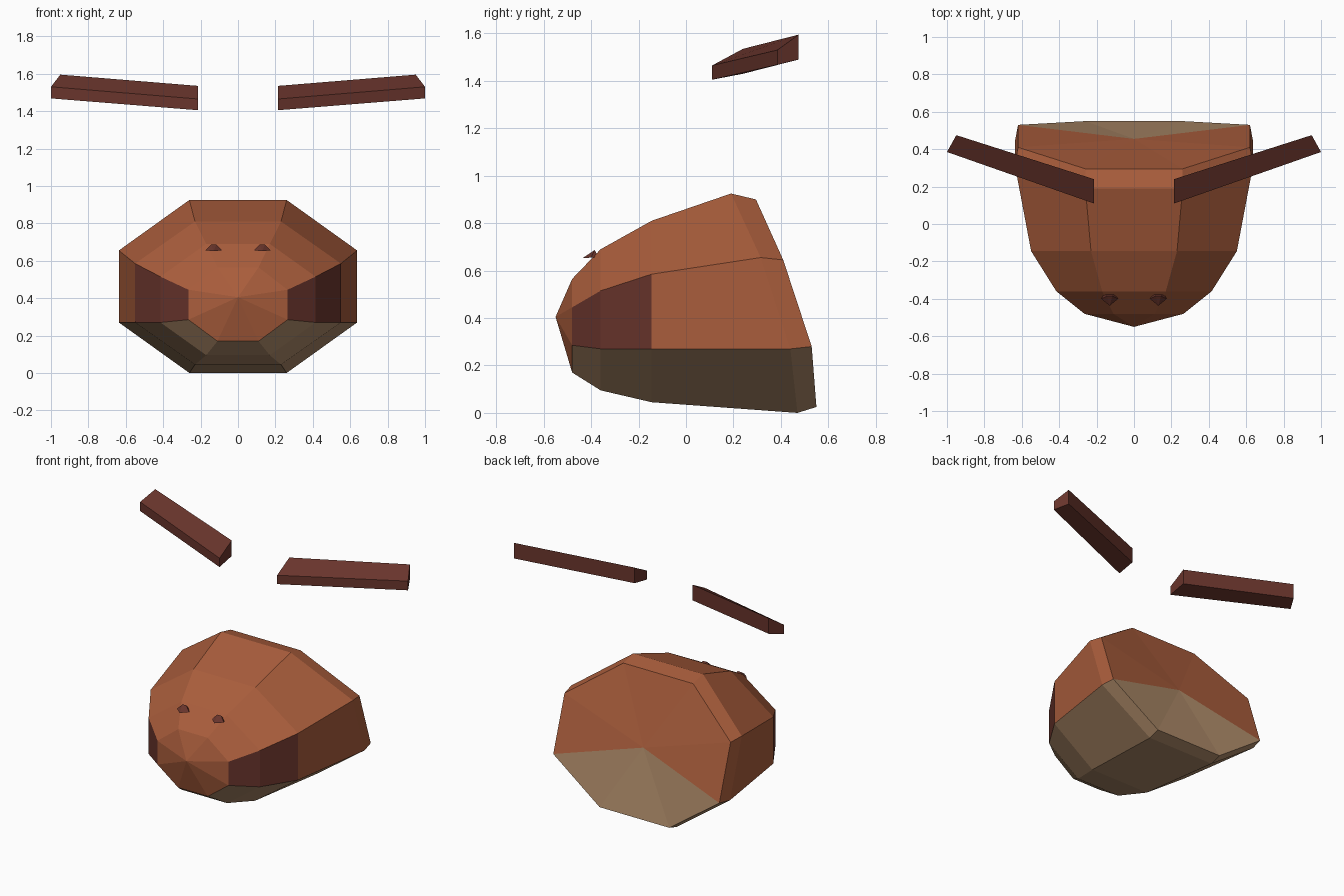
import bpy, bmesh
from mathutils import Vector

cube = bpy.data.objects.get("Cube")
if cube:
    bpy.data.objects.remove(cube, do_unlink=True)


def material(name, colour):
    m = bpy.data.materials.new(name)
    m.use_nodes = True
    m.diffuse_color = (*colour, 1)
    m.node_tree.nodes["Principled BSDF"].inputs["Base Color"].default_value = (*colour, 1)
    return m


RUST = material("rust brown", (0.40, 0.11, 0.045))
TAN = material("tan", (0.42, 0.255, 0.14))
MAROON = material("dark maroon", (0.14, 0.035, 0.025))


def finish(name, bm, mats):
    bmesh.ops.recalc_face_normals(bm, faces=bm.faces)
    mesh = bpy.data.meshes.new(name)
    bm.to_mesh(mesh)
    bm.free()
    for m in mats:
        mesh.materials.append(m)
    ob = bpy.data.objects.new(name, mesh)
    bpy.context.collection.objects.link(ob)
    return ob


# Head: eight-sided rings from muzzle to back
# (inner half width, outer half width, then y, z at top, upper, lower, bottom)
RINGS = [
    (0.11, 0.265, (-0.48, 0.565), (-0.48, 0.445), (-0.48, 0.285), (-0.48, 0.17)),
    (0.17, 0.415, (-0.36, 0.69), (-0.36, 0.515), (-0.36, 0.27), (-0.36, 0.095)),
    (0.23, 0.55, (-0.145, 0.81), (-0.145, 0.585), (-0.145, 0.27), (-0.145, 0.045)),
    (0.26, 0.637, (0.19, 0.925), (0.315, 0.655), (0.44, 0.27), (0.47, 0.0)),
    (0.26, 0.62, (0.295, 0.90), (0.41, 0.645), (0.53, 0.28), (0.55, 0.025)),
]
bm = bmesh.new()
loops = []
for inner, outer, *pts in RINGS:
    half = [(w, y, z) for w, (y, z) in zip((inner, outer, outer, inner), pts)]
    ring = half + [(-x, y, z) for x, y, z in reversed(half)]
    loops.append([bm.verts.new(p) for p in ring])
nose = bm.verts.new((0, -0.55, 0.405))
rear = bm.verts.new((0, 0.455, 0.46))
SIDES, UNDER = (1, 5), (2, 3, 4)
for i in range(8):
    j = (i + 1) % 8
    bm.faces.new((nose, loops[0][i], loops[0][j]))
    bm.faces.new((rear, loops[-1][i], loops[-1][j])).material_index = int(i in UNDER)
    for k in range(len(loops) - 1):
        a, b = loops[k], loops[k + 1]
        f = bm.faces.new((a[i], a[j], b[j], b[i]))
        if i in UNDER:
            f.material_index = 1
        elif i in SIDES and k < 2:
            f.material_index = 2      # dark cheek patch
finish("head", bm, (RUST, TAN, MAROON))

# Horns and eyes, mirrored across the middle
# (x, y, bottom z, top z) around the horn outline
HORN = [(0.215, 0.11, 1.405, 1.465), (1.0, 0.385, 1.468, 1.53),
        (0.95, 0.475, 1.49, 1.595), (0.215, 0.24, 1.43, 1.535)]
EYE_BASE = [(0, -0.437, 0.652), (0.045, -0.40, 0.655),
            (0.03, -0.37, 0.657), (-0.03, -0.37, 0.657), (-0.045, -0.40, 0.655)]
for side, s in (("left", 1), ("right", -1)):
    bm = bmesh.new()
    low = [bm.verts.new((s * x, y, z)) for x, y, z, _ in HORN]
    high = [bm.verts.new((s * x, y, z)) for x, y, _, z in HORN]
    bm.faces.new(low)
    bm.faces.new(high)
    for i in range(4):
        j = (i + 1) % 4
        bm.faces.new((low[i], low[j], high[j], high[i]))
    finish(side + "_horn", bm, (MAROON,))

    bm = bmesh.new()
    centre = Vector((s * 0.13, 0, 0))
    base = [bm.verts.new(centre + Vector(p)) for p in EYE_BASE]
    crown = [bm.verts.new(centre + Vector((x, -0.385, 0.687))) for x in (0.014, -0.014)]
    bm.faces.new(base)
    bm.faces.new((base[0], base[1], crown[0]))
    bm.faces.new((base[1], base[2], crown[0]))
    bm.faces.new((base[2], base[3], crown[1], crown[0]))
    bm.faces.new((base[3], base[4], crown[1]))
    bm.faces.new((base[4], base[0], crown[1]))
    bm.faces.new((base[0], crown[0], crown[1]))
    finish(side + "_eye", bm, (MAROON,))
